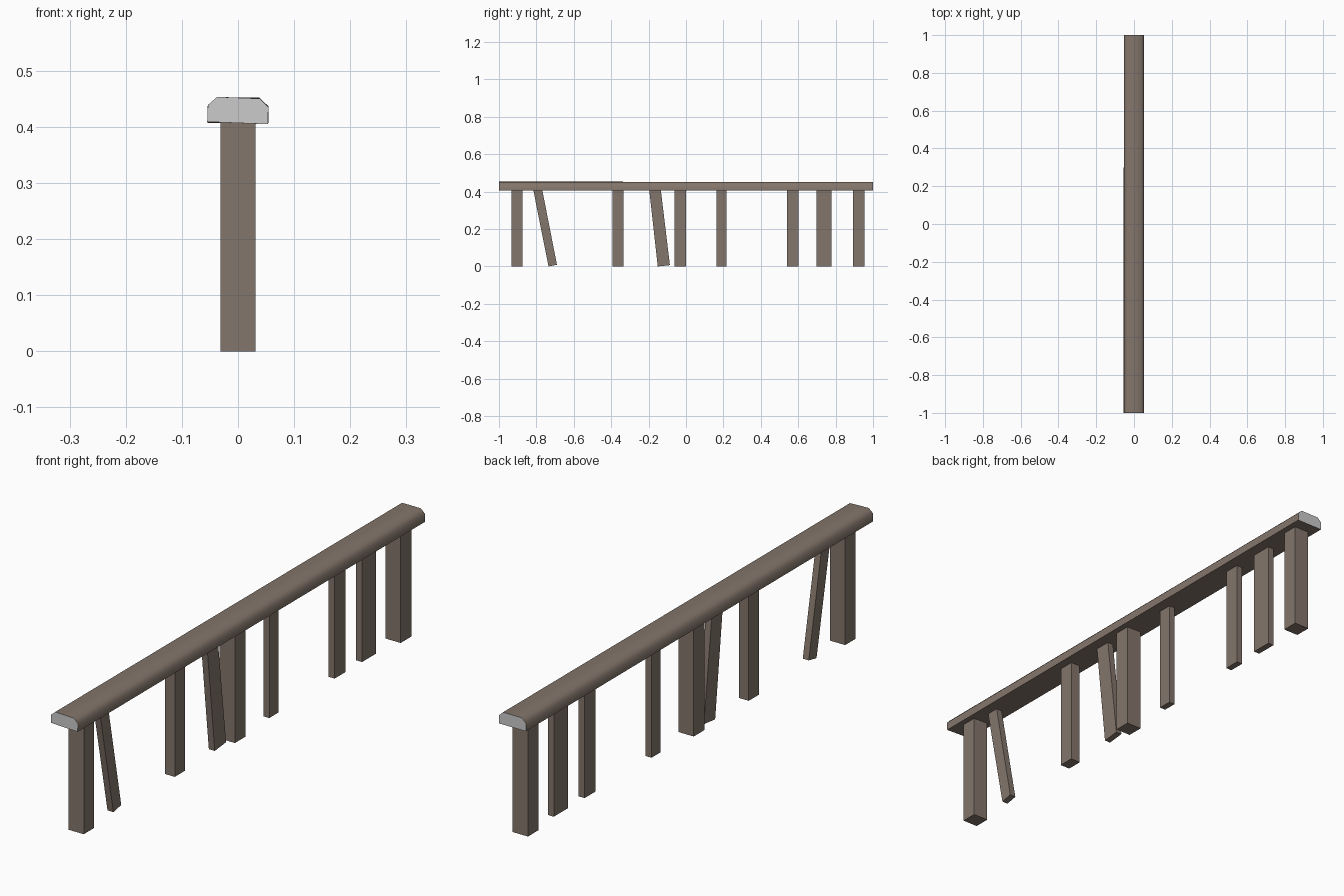
import bpy, bmesh, math

if "Cube" in bpy.data.objects:
    bpy.data.objects.remove(bpy.data.objects["Cube"])


def material(name, rgb):
    m = bpy.data.materials.new(name)
    m.diffuse_color = (*rgb, 1)
    m.use_nodes = True
    m.node_tree.nodes["Principled BSDF"].inputs["Base Color"].default_value = m.diffuse_color
    return m


WOOD = material("weathered brown wood", (0.23, 0.18, 0.147))
CUT = material("pale grey cut end", (0.6, 0.6, 0.6))


def make_object(name, bm, *mats):
    bmesh.ops.recalc_face_normals(bm, faces=bm.faces)
    me = bpy.data.meshes.new(name)
    bm.to_mesh(me)
    bm.free()
    for m in mats:
        me.materials.append(m)
    ob = bpy.data.objects.new(name, me)
    bpy.context.collection.objects.link(ob)
    return ob


def loft(bm, rings):
    """Skin a list of equal-length point rings and cap both ends."""
    rows = [[bm.verts.new(p) for p in ring] for ring in rings]
    n = len(rows[0])
    for a, b in zip(rows, rows[1:]):
        for i in range(n):
            bm.faces.new((a[i], a[(i + 1) % n], b[(i + 1) % n], b[i]))
    return bm.faces.new(rows[0]), bm.faces.new(rows[-1])


# Handrail: chamfered plank, slightly twisted along its length, grey sawn ends
PROFILE = [(-0.054, -0.023), (-0.054, 0.007), (-0.038, 0.022),
           (0.038, 0.022), (0.054, 0.007), (0.054, -0.023)]


def rail_ring(y, twist):
    c, s = math.cos(twist), math.sin(twist)
    return [(x * c - z * s, y, 0.43 + x * s + z * c) for x, z in PROFILE]


bm = bmesh.new()
caps = loft(bm, [rail_ring(-1, -0.04), rail_ring(-0.19, -0.02), rail_ring(1, 0.0)])
for f in caps:
    f.material_index = 1
for f in bm.faces:
    f.smooth = f not in caps
rail = make_object("top_rail", bm, WOOD, CUT)
bpy.context.view_layer.objects.active = rail
rail.select_set(True)
bpy.ops.object.shade_smooth_by_angle(angle=math.radians(60))
rail.select_set(False)


# Uprights: straight or leaning slats under the rail
def upright(name, y_bottom, y_top, half_x, drop=0.0):
    """y_* are (front, back) pairs; drop lifts the back bottom edge of leaning slats."""
    bm = bmesh.new()
    loft(bm, [[(x, y_bottom[0], 0), (x, y_top[0], 0.412),
               (x, y_top[1], 0.412), (x, y_bottom[1], drop)]
              for x in (-half_x, half_x)])
    make_object(name, bm, WOOD)


# Main square posts
for name, y0, y1 in (("front_post", -0.933, -0.873),
                     ("middle_post", -0.062, 0.0),
                     ("back_post", 0.893, 0.955)):
    upright(name, (y0, y1), (y0, y1), 0.031)

# Thinner straight slats
for i, (y0, y1, hx) in enumerate(((-0.393, -0.333, 0.02), (0.163, 0.216, 0.012),
                                  (0.54, 0.601, 0.012), (0.698, 0.779, 0.012))):
    upright(f"slat_{i + 1}", (y0, y1), (y0, y1), hx)

# Leaning slats
upright("leaning_slat_1", (-0.735, -0.69), (-0.817, -0.769), 0.012, 0.009)
upright("leaning_slat_2", (-0.151, -0.086), (-0.197, -0.135), 0.012, 0.007)
